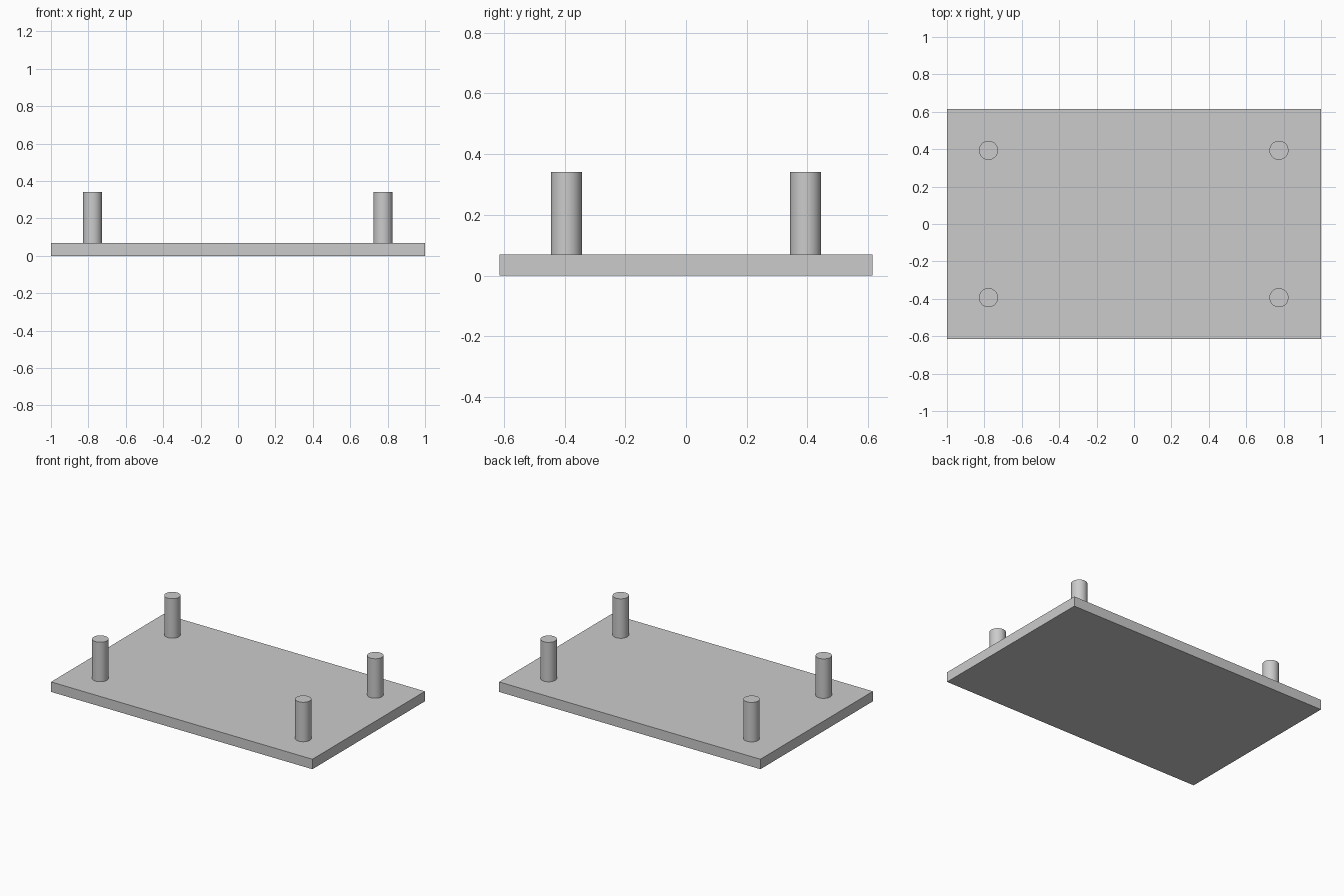
import bpy

cube = bpy.data.objects.get("Cube")
if cube:
    bpy.data.objects.remove(cube, do_unlink=True)

# Single plain grey
grey = bpy.data.materials.new("light_grey")
grey.use_nodes = True
colour = (0.6, 0.6, 0.6, 1)
grey.diffuse_color = colour
grey.node_tree.nodes["Principled BSDF"].inputs["Base Color"].default_value = colour

PLATE_TOP = 0.069
PEG_TOP = 0.342


def finish(name):
    obj = bpy.context.object
    obj.name = name
    obj.data.materials.append(grey)
    return obj


# Flat rectangular base plate
bpy.ops.mesh.primitive_cube_add(size=1, location=(0, 0, PLATE_TOP / 2))
plate = finish("base_plate")
plate.scale = (2, 1.23, PLATE_TOP)
bpy.ops.object.transform_apply(location=False, rotation=False, scale=True)

# Four round pegs near the corners
for side, x in (("right", -0.778), ("left", 0.775)):
    for end, y in (("front", -0.394), ("back", 0.394)):
        bpy.ops.mesh.primitive_cylinder_add(
            vertices=48, radius=0.051, depth=PEG_TOP - PLATE_TOP,
            location=(x, y, (PEG_TOP + PLATE_TOP) / 2))
        finish(f"{end}_{side}_peg")
        bpy.ops.object.shade_smooth_by_angle()
